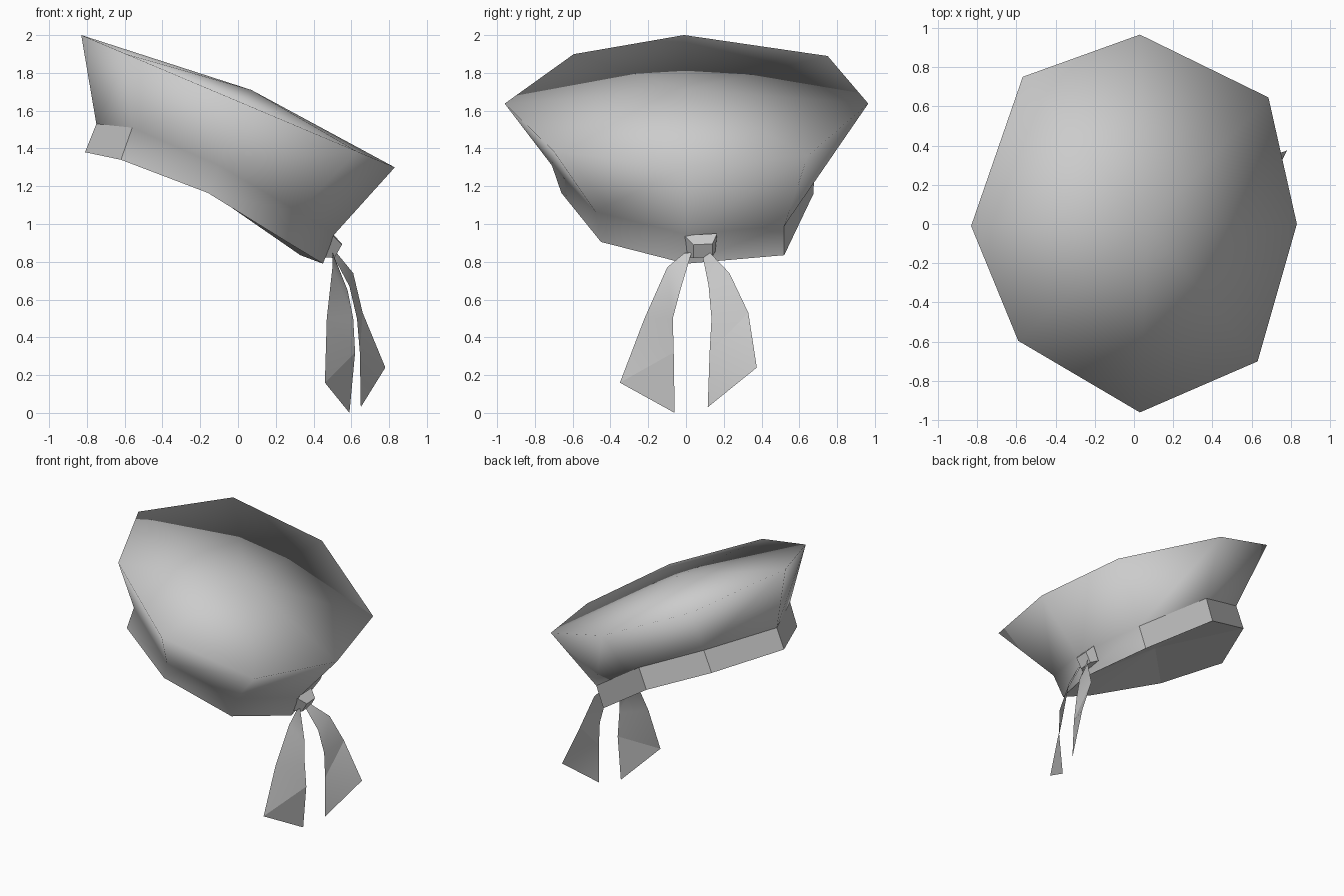
import bpy, bmesh

cube = bpy.data.objects.get("Cube")
if cube:
    bpy.data.objects.remove(cube)

GREY = 0.6
cloth = bpy.data.materials.new("light_grey_cloth")
cloth.use_nodes = True
cloth.diffuse_color = (GREY, GREY, GREY, 1)
cloth.node_tree.nodes["Principled BSDF"].inputs["Base Color"].default_value = (GREY, GREY, GREY, 1)


def finish(name, bm):
    mesh = bpy.data.meshes.new(name)
    bm.to_mesh(mesh)
    bm.free()
    mesh.materials.append(cloth)
    obj = bpy.data.objects.new(name, mesh)
    bpy.context.collection.objects.link(obj)
    return obj


def bridge(bm, a, b):
    n = len(a)
    return [bm.faces.new((a[i], a[(i + 1) % n], b[(i + 1) % n], b[i])) for i in range(n)]


def fan(bm, ring, tip):
    centre = bm.verts.new(tip)
    n = len(ring)
    return [bm.faces.new((ring[i], ring[(i + 1) % n], centre)) for i in range(n)]


# Hat: tilted eight-sided crown, flared wall, headband and hollowed underside
# (rings start at the knot)
rim_xy = [(.83, 0), (.63, -.70), (.03, -.96), (-.59, -.595),
          (-.83, -.01), (-.567, .75), (.03, .965), (.685, .645)]
waist = [(.51, 0, .945), (.32, -.48, 1.065), (-.10, -.71, 1.31), (-.56, -.45, 1.51),
         (-.75, -.02, 1.53), (-.50, .50, 1.49), (-.08, .68, 1.315), (.39, .52, .99)]
hem = [(.45, 0, .79), (.26, -.45, .905), (-.16, -.66, 1.165), (-.62, -.45, 1.34),
       (-.81, -.02, 1.38), (-.565, .50, 1.335), (-.14, .675, 1.16), (.33, .52, .835)]

bm = bmesh.new()
rim = [bm.verts.new((x, y, 1.65 - .422 * x)) for x, y in rim_xy]
mid = [bm.verts.new(p) for p in waist]
low = [bm.verts.new(p) for p in hem]
fan(bm, rim, (.07, 0, 1.71))
bridge(bm, rim, mid)
band = bridge(bm, mid, low)
under = fan(bm, low, (-.19, 0, 1.26))
for f in bm.faces:
    f.smooth = True
# Crisp faces on the rear headband and the underside
for f in band[3:7] + under:
    f.smooth = False
    for e in f.edges:
        e.smooth = False
bmesh.ops.recalc_face_normals(bm, faces=bm.faces[:])
finish("sailor_hat", bm)

# Knot: box tapering outwards
bm = bmesh.new()
inner = [bm.verts.new(p) for p in
         [(.50, -.01, .94), (.50, .165, .95), (.45, .155, .855), (.45, 0, .825)]]
outer = [bm.verts.new(p) for p in
         [(.55, .04, .89), (.55, .14, .895), (.51, .14, .825), (.51, .04, .82)]]
bridge(bm, inner, outer)
bm.faces.new(inner)
bm.faces.new(outer)
bmesh.ops.recalc_face_normals(bm, faces=bm.faces[:])
finish("ribbon_knot", bm)


# Ribbon tails: thin strips given by outer edge, inner edge and tip
def ribbon(name, outside, inside, tip):
    bm = bmesh.new()
    a = [bm.verts.new(p) for p in outside]
    b = [bm.verts.new(p) for p in inside]
    for i in range(len(a) - 1):
        bm.faces.new((a[i], a[i + 1], b[i + 1]))
        bm.faces.new((a[i], b[i + 1], b[i]))
    bm.faces.new((a[-1], bm.verts.new(tip), b[-1]))
    # Face every strip forwards, away from the hat
    for f in bm.faces:
        f.normal_update()
        if f.normal.x < 0:
            f.normal_flip()
    return finish(name, bm)


tails = [
    ribbon("ribbon_tail_right",
           [(.50, -.01, .845), (.50, -.10, .77), (.47, -.22, .50), (.46, -.35, .16)],
           [(.50, .03, .85), (.58, -.03, .65), (.61, -.07, .50), (.62, -.065, .32)],
           (.59, -.06, 0)),
    ribbon("ribbon_tail_left",
           [(.52, .125, .85), (.61, .23, .74), (.66, .33, .53), (.78, .375, .24)],
           [(.51, .09, .82), (.59, .12, .67), (.63, .135, .50), (.645, .125, .32)],
           (.65, .115, .03)),
]
for obj in tails:
    bpy.ops.object.select_all(action="DESELECT")
    obj.select_set(True)
    bpy.context.view_layer.objects.active = obj
    bpy.ops.object.shade_smooth_by_angle(angle=.3)
